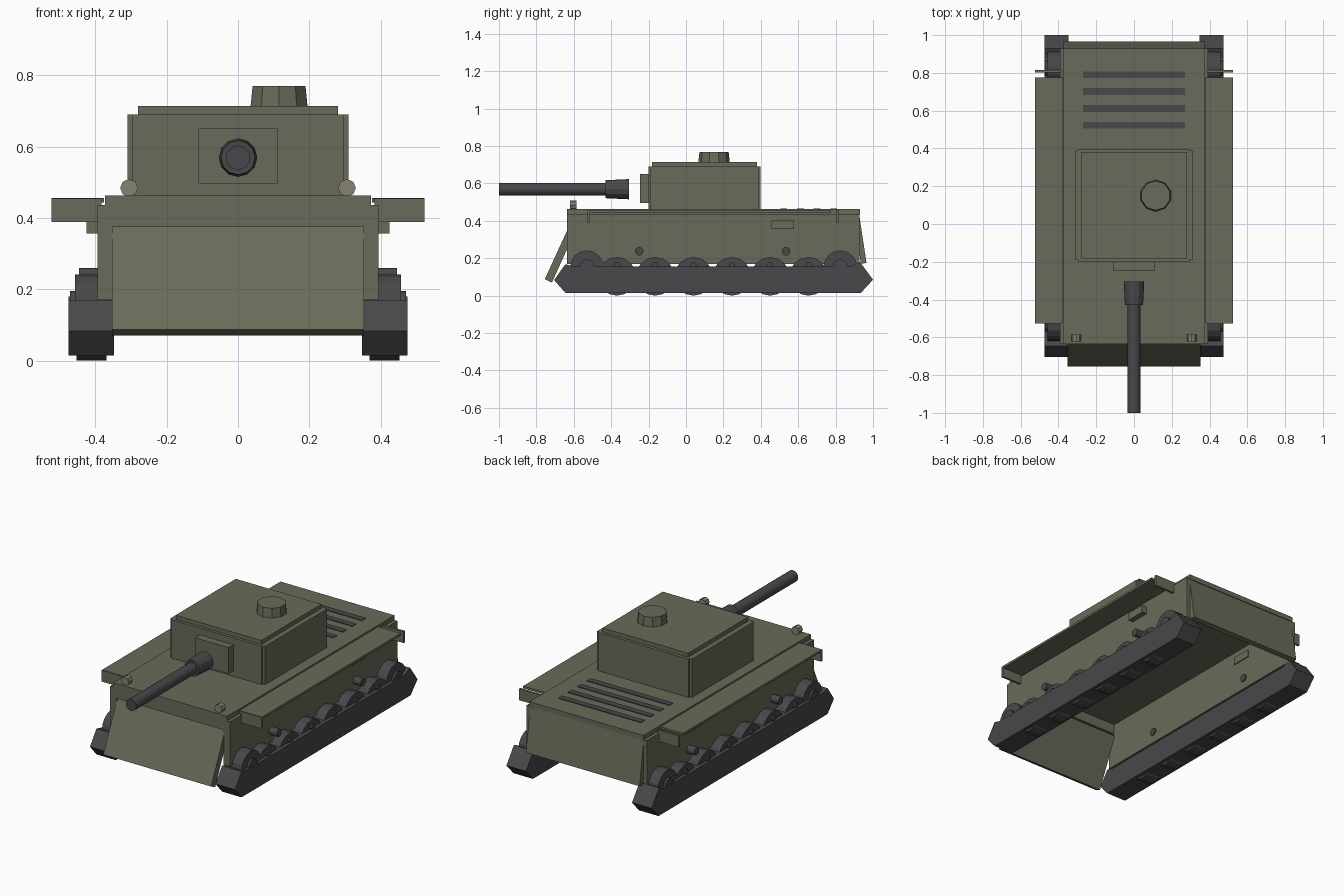
import bpy, bmesh, math
from mathutils import Matrix

if "Cube" in bpy.data.objects:
    bpy.data.objects.remove(bpy.data.objects["Cube"])


def material(name, rgb):
    m = bpy.data.materials.new(name)
    m.diffuse_color = (*rgb, 1)
    m.use_nodes = True
    m.node_tree.nodes["Principled BSDF"].inputs["Base Color"].default_value = m.diffuse_color
    return m


GREEN = material("olive_paint", (0.135, 0.148, 0.10))
DARK = material("dark_steel", (0.065, 0.065, 0.07))
LAMP = material("lamp_glass", (0.24, 0.22, 0.17))


def finish(name, bm, mat):
    bmesh.ops.recalc_face_normals(bm, faces=bm.faces)
    me = bpy.data.meshes.new(name)
    bm.to_mesh(me)
    bm.free()
    me.materials.append(mat)
    ob = bpy.data.objects.new(name, me)
    bpy.context.collection.objects.link(ob)
    return ob


def box(name, x, y, z, mat=GREEN):
    """Box from (min, max) pairs."""
    bm = bmesh.new()
    bmesh.ops.create_cube(bm, size=1)
    for v in bm.verts:
        v.co = [(a + b) / 2 + c * (b - a) for (a, b), c in zip((x, y, z), v.co)]
    return finish(name, bm, mat)


def prism(name, profile, x0, x1, mat=GREEN):
    """Extrude a (y, z) profile along x."""
    bm = bmesh.new()
    face = bm.faces.new([bm.verts.new((x0, y, z)) for y, z in profile])
    new = bmesh.ops.extrude_face_region(bm, geom=[face])["geom"]
    bmesh.ops.translate(bm, vec=(x1 - x0, 0, 0),
                        verts=[g for g in new if isinstance(g, bmesh.types.BMVert)])
    return finish(name, bm, mat)


def cylinder(name, center, axis, length, r1, r2=None, sides=12, mat=DARK):
    bm = bmesh.new()
    bmesh.ops.create_cone(bm, cap_ends=True, segments=sides, radius1=r1,
                          radius2=r1 if r2 is None else r2, depth=length)
    turn = {"x": Matrix.Rotation(math.pi / 2, 4, "Y"),
            "y": Matrix.Rotation(math.pi / 2, 4, "X"),
            "z": Matrix.Identity(4)}[axis]
    bm.transform(Matrix.Translation(center) @ turn)
    return finish(name, bm, mat)


def side_box(name, s, x, y, z, mat=GREEN):
    return box(name, tuple(sorted((s * x[0], s * x[1]))), y, z, mat)


# Hull: open-bottomed shell of plates
box("deck", (-0.373, 0.373), (-0.635, 0.93), (0.434, 0.463))
box("front_lip", (-0.355, 0.355), (-0.633, -0.59), (0.375, 0.435))
prism("front_plate", [(-0.755, 0.088), (-0.717, 0.07), (-0.585, 0.36), (-0.622, 0.378)],
      -0.353, 0.353)
prism("rear_plate", [(0.925, 0.44), (0.965, 0.175), (0.935, 0.17), (0.895, 0.44)],
      -0.372, 0.372)
for i in range(4):
    y = 0.523 + 0.089 * i
    box("engine_louver", (-0.27, 0.27), (y - 0.018, y + 0.018), (0.455, 0.467), DARK)

# Track outline, longer at the tips than the wheel row
TRACK = [(-0.705, 0.083), (-0.645, 0.168), (-0.60, 0.156), (0.88, 0.156),
         (0.93, 0.18), (1.0, 0.085), (0.935, 0.015), (-0.645, 0.015)]

for s in (-1, 1):
    side_box("side_wall", s, (0.351, 0.393), (-0.635, 0.928), (0.17, 0.436))
    side_box("fender", s, (0.376, 0.523), (-0.522, 0.775), (0.443, 0.456))
    for y in (-0.52, 0.808):
        side_box("fender_flap", s, (0.383, 0.523), (y - 0.007, y + 0.007), (0.388, 0.455))
    side_box("tool_box", s, (0.345, 0.425), (0.458, 0.578), (0.357, 0.401))
    for y in (-0.25, 0.535):
        cylinder("side_peg", (s * 0.395, y, 0.237), "x", 0.10, 0.023)

    # Running gear
    prism("track", TRACK, s * 0.347, s * 0.475, DARK)
    for i in range(6):
        y = -0.37 + 0.205 * i
        cylinder("road_wheel", (s * 0.411, y, 0.103), "x", 0.084, 0.103, sides=16)
        cylinder("road_wheel_hub", (s * 0.43, y, 0.165), "x", 0.07, 0.016, sides=8)
    for y in (-0.53, 0.825):
        cylinder("end_wheel", (s * 0.411, y, 0.152), "x", 0.092, 0.09, sides=16)
        cylinder("end_wheel_hub", (s * 0.43, y, 0.155), "x", 0.08, 0.04)

    # Headlights
    cylinder("headlight", (s * 0.305, -0.603, 0.484), "y", 0.036, 0.025, sides=8, mat=LAMP)

# Turret
box("turret_body", (-0.295, 0.295), (-0.2, 0.398), (0.46, 0.69))
for s in (-1, 1):
    side_box("turret_side", s, (0.28, 0.31), (-0.19, 0.388), (0.46, 0.69))
box("turret_roof", (-0.28, 0.28), (-0.182, 0.38), (0.685, 0.714))
cylinder("cupola", (0.115, 0.15, 0.74), "z", 0.058, 0.084, 0.078, sides=10, mat=GREEN)

# Gun
box("mantlet", (-0.11, 0.11), (-0.245, -0.195), (0.496, 0.65))
cylinder("gun_barrel", (0, -0.69, 0.569), "y", 0.62, 0.034, sides=16)
cylinder("barrel_sleeve", (0, -0.367, 0.569), "y", 0.125, 0.054, 0.048)
